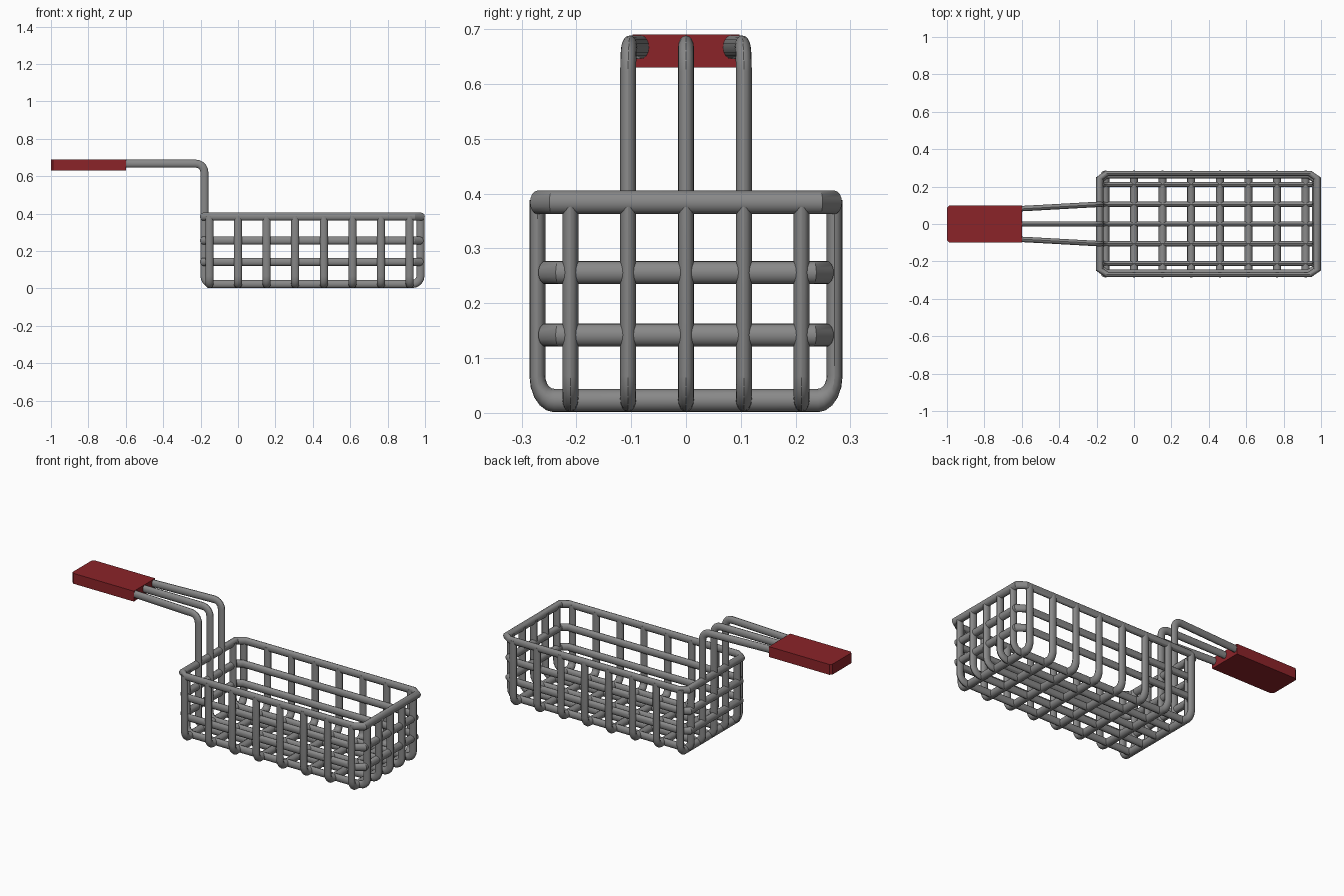
import bpy
from mathutils import Vector
from math import sin, cos, pi

if "Cube" in bpy.data.objects:
    bpy.data.objects.remove(bpy.data.objects["Cube"])

K = 0.68        # wires are slightly flattened across the width
R = 0.0213      # wire radius


def material(name, rgb):
    m = bpy.data.materials.new(name)
    m.diffuse_color = (*rgb, 1)
    m.use_nodes = True
    m.node_tree.nodes["Principled BSDF"].inputs["Base Color"].default_value = m.diffuse_color
    return m


steel = material("dark_steel", (0.25, 0.25, 0.25))
red = material("grip_red", (0.26, 0.017, 0.022))


def fillet(pts, r, steps, cyclic):
    """Round the right-angled corners of a path."""
    pts = [Vector(p) for p in pts]
    n, out = len(pts), []
    for i, p in enumerate(pts):
        if not cyclic and i in (0, n - 1):
            out.append(p)
            continue
        a = (pts[i - 1] - p).normalized()
        b = (pts[(i + 1) % n] - p).normalized()
        c = p + (a + b) * r
        for s in range(steps + 1):
            t = s / steps * pi / 2
            out.append(c - (b * cos(t) + a * sin(t)) * r)
    return out


def wire(name, pts, r=0.045, steps=5, cyclic=False):
    """Round wire along a path given in final coordinates."""
    path = fillet([(x, y / K, z) for x, y, z in pts], r, steps, cyclic)
    cu = bpy.data.curves.new(name, 'CURVE')
    cu.dimensions = '3D'
    cu.bevel_depth = R
    cu.bevel_resolution = 6
    cu.use_fill_caps = True
    sp = cu.splines.new('POLY')
    sp.points.add(len(path) - 1)
    for q, v in zip(sp.points, path):
        q.co = (*v, 1)
    sp.use_cyclic_u = cyclic
    cu.materials.append(steel)
    ob = bpy.data.objects.new(name, cu)
    bpy.context.collection.objects.link(ob)
    ob.scale.y = K
    bpy.ops.object.select_all(action='DESELECT')
    ob.select_set(True)
    bpy.context.view_layer.objects.active = ob
    bpy.ops.object.convert(target='MESH')
    bpy.ops.object.transform_apply(location=False, rotation=False, scale=True)
    bpy.ops.object.shade_smooth_by_angle()
    return ob


def ring(name, x0, x1, y, z, r):
    wire(name, [(x0, -y, z), (x1, -y, z), (x1, y, z), (x0, y, z)], r, 1, True)


# Rim and the two horizontal side rings, with chamfered corners
ring("rim", -0.184, 0.979, 0.271, 0.384, 0.04)
ring("upper_side_ring", -0.184, 0.972, 0.256, 0.256, 0.035)
ring("lower_side_ring", -0.184, 0.972, 0.256, 0.142, 0.035)

# U-shaped wires running across the basket
for i in range(8):
    x = -0.153 + i * 0.153
    wire(f"cross_wire_{i + 1}",
         [(x, -0.271, 0.388), (x, -0.271, 0.0225), (x, 0.271, 0.0225), (x, 0.271, 0.388)])

# Lengthwise wires; the middle three rise and run back into the grip
for i in range(-2, 3):
    y = i * 0.1055
    pts = [(0.976, y, 0.388), (0.976, y, 0.0235), (-0.180, y, 0.0235)]
    if abs(i) == 2:
        wire(f"long_wire_{i + 3}", pts + [(-0.180, y, 0.388)])
    else:
        wire(f"handle_wire_{i + 3}", pts + [(-0.180, y, 0.667), (-0.64, i * 0.080, 0.667)])

# Grip, with its outer vertical edges bevelled
bpy.ops.mesh.primitive_cube_add(size=1, location=(-0.8, 0, 0.66))
grip = bpy.context.object
grip.name = "grip"
grip.scale = (0.4, 0.196, 0.06)
bpy.ops.object.transform_apply(location=False, rotation=False, scale=True)
me = grip.data
weights = me.attributes.new("bevel_weight_edge", 'FLOAT', 'EDGE')
for e in me.edges:
    a, b = (me.vertices[v].co for v in e.vertices)
    if a.x < 0 and b.x < 0 and abs(a.z - b.z) > 0.01:
        weights.data[e.index].value = 1.0
bev = grip.modifiers.new("bevel", 'BEVEL')
bev.limit_method = 'WEIGHT'
bev.width = 0.012
bev.segments = 1
me.materials.append(red)
